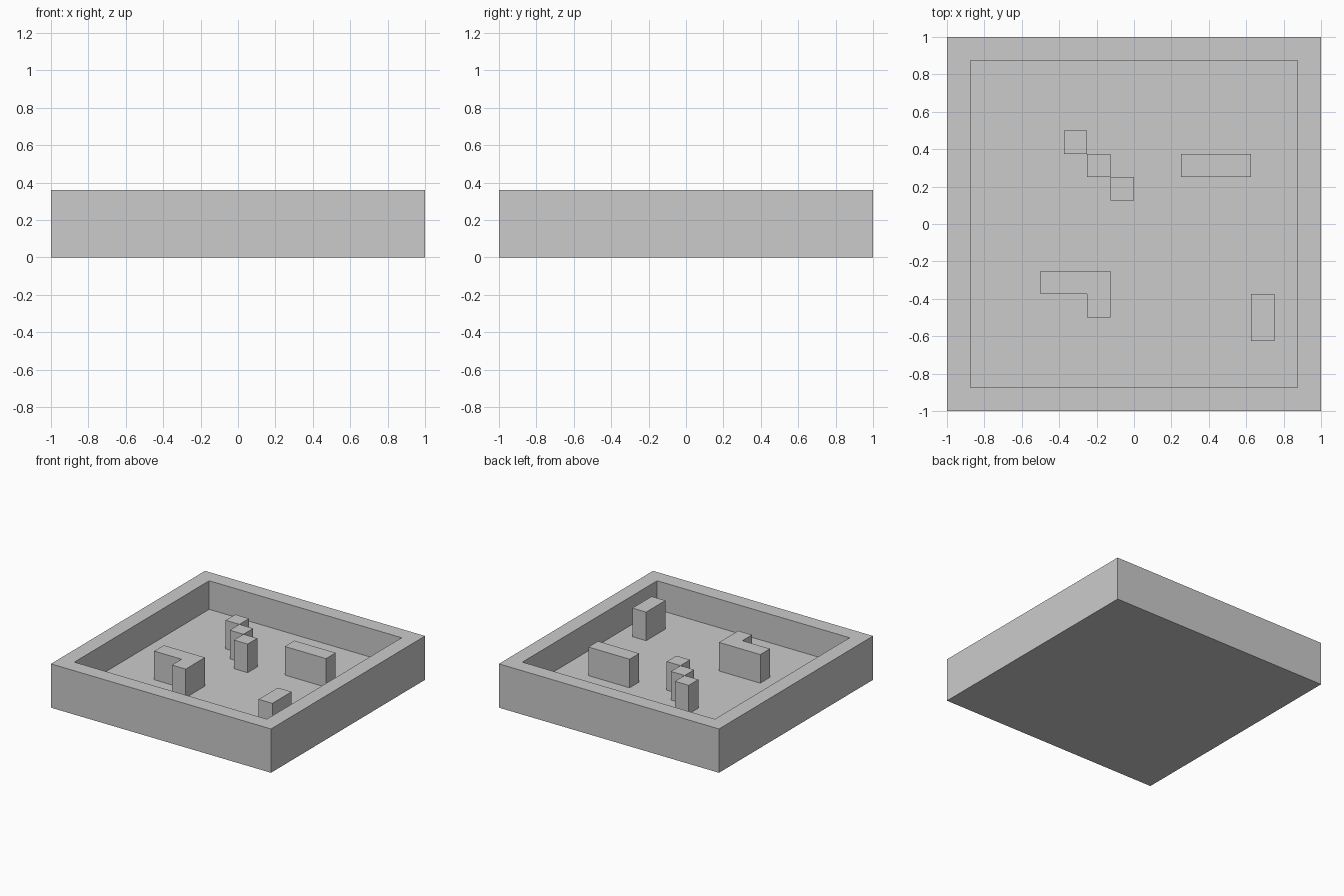
import bpy, bmesh

if "Cube" in bpy.data.objects:
    bpy.data.objects.remove(bpy.data.objects["Cube"])

TOP, FLOOR, CELL = 0.36, 0.125, 0.125

stone = bpy.data.materials.new("light grey")
stone.diffuse_color = (0.6, 0.6, 0.6, 1)
stone.use_nodes = True
stone.node_tree.nodes["Principled BSDF"].inputs["Base Color"].default_value = stone.diffuse_color


def finish(name, bm):
    bmesh.ops.recalc_face_normals(bm, faces=bm.faces)
    mesh = bpy.data.meshes.new(name)
    bm.to_mesh(mesh)
    bm.free()
    mesh.materials.append(stone)
    bpy.context.collection.objects.link(bpy.data.objects.new(name, mesh))


def prism(outline, z0, z1):
    """Extrude an outline, given in grid cells, from z0 to z1."""
    bm = bmesh.new()
    face = bm.faces.new([bm.verts.new((x * CELL, y * CELL, z0)) for x, y in outline])
    ext = bmesh.ops.extrude_face_region(bm, geom=[face], use_keep_orig=True)
    for v in ext["geom"]:
        if isinstance(v, bmesh.types.BMVert):
            v.co.z = z1
    return bm


def rect(x0, y0, x1, y1):
    return [(x0, y0), (x1, y0), (x1, y1), (x0, y1)]


# Tray: slab whose top is inset for the rim, then sunk to the floor
bm = prism(rect(-8, -8, 8, 8), 0, TOP)
top = next(f for f in bm.faces if all(v.co.z > TOP - 1e-4 for v in f.verts))
bmesh.ops.inset_region(bm, faces=[top], thickness=CELL, use_even_offset=True)
bm.normal_update()
wall = bmesh.ops.extrude_face_region(bm, geom=[top])
for v in wall["geom"]:
    if isinstance(v, bmesh.types.BMVert):
        v.co.z = FLOOR
if top.is_valid:
    bmesh.ops.delete(bm, geom=[top], context='FACES_ONLY')
finish("walled_tray", bm)

# Free-standing wall blocks, as tall as the rim
blocks = {
    "stepped_pillar_back": rect(-3, 3, -2, 4),
    "stepped_pillar_middle": rect(-2, 2, -1, 3),
    "stepped_pillar_front": rect(-1, 1, 0, 2),
    "long_block": rect(2, 2, 5, 3),
    "short_block": rect(5, -5, 6, -3),
    "corner_block": [(-4, -3), (-2, -3), (-2, -4), (-1, -4), (-1, -2), (-4, -2)],
}
for name, outline in blocks.items():
    finish(name, prism(outline, FLOOR, TOP))
